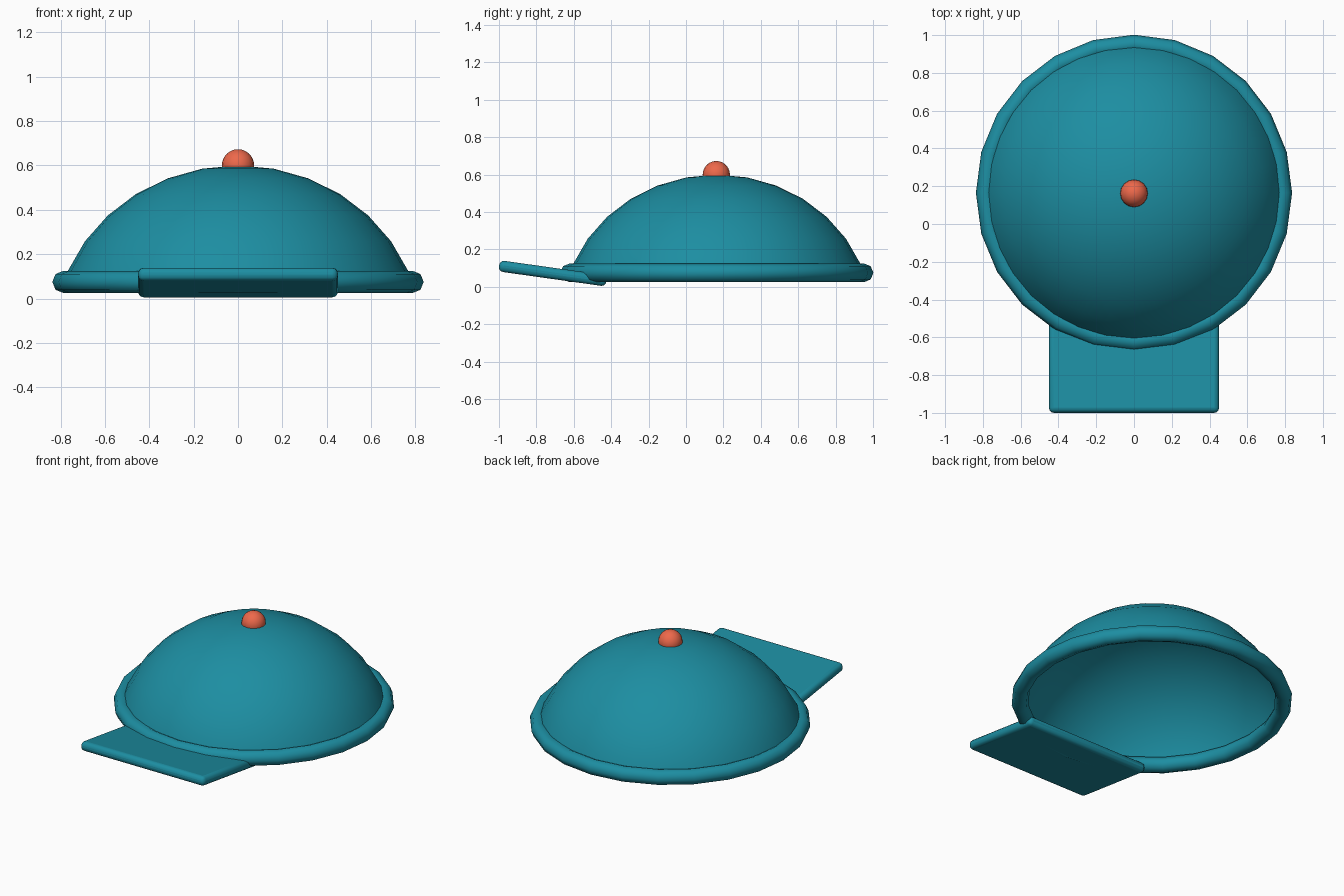
import bpy, bmesh, math

if "Cube" in bpy.data.objects:
    bpy.data.objects.remove(bpy.data.objects["Cube"])

CY = 0.165  # centre of the crown in y


def material(name, rgb):
    m = bpy.data.materials.new(name)
    m.diffuse_color = (*rgb, 1)
    m.use_nodes = True
    m.node_tree.nodes["Principled BSDF"].inputs["Base Color"].default_value = m.diffuse_color
    return m


teal = material("teal_cloth", (0.012, 0.27, 0.36))
coral = material("coral", (0.85, 0.14, 0.07))


def finish(name, mat, angle=40):
    ob = bpy.context.object
    ob.name = name
    ob.data.materials.append(mat)
    bpy.ops.object.shade_smooth_by_angle(angle=math.radians(angle))
    return ob


# Crown: open cap of a slightly flattened sphere
bpy.ops.mesh.primitive_uv_sphere_add(segments=32, ring_count=16, radius=1)
crown = bpy.context.object
bm = bmesh.new()
bm.from_mesh(crown.data)
for v in bm.verts:
    v.co = (v.co.x * 0.83, v.co.y * 0.83 + CY, v.co.z * 0.77 - 0.17)
bmesh.ops.bisect_plane(bm, geom=bm.verts[:] + bm.edges[:] + bm.faces[:],
                       plane_co=(0, 0, 0.08), plane_no=(0, 0, 1), clear_inner=True)
bm.to_mesh(crown.data)
bm.free()
finish("crown", teal)

# Rolled rim
bpy.ops.mesh.primitive_torus_add(location=(0, CY, 0.075), major_segments=24,
                                 minor_segments=8, major_radius=0.787, minor_radius=0.05)
finish("rim", teal, 60)

# Tilted flat brim with rounded edges
bpy.ops.mesh.primitive_cube_add(size=1, location=(0, -0.712, 0.072))
brim = bpy.context.object
brim.scale = (0.9, 0.58, 0.06)
bpy.ops.object.transform_apply(location=False, rotation=False, scale=True)
brim.rotation_euler.x = math.radians(-8)
bevel = brim.modifiers.new("rounded_edges", 'BEVEL')
bevel.width = 0.025
bevel.segments = 3
finish("brim", teal, 60)

# Button on top
bpy.ops.mesh.primitive_uv_sphere_add(segments=16, ring_count=12, radius=0.073,
                                     location=(0, CY - 0.003, 0.6))
finish("button", coral)
